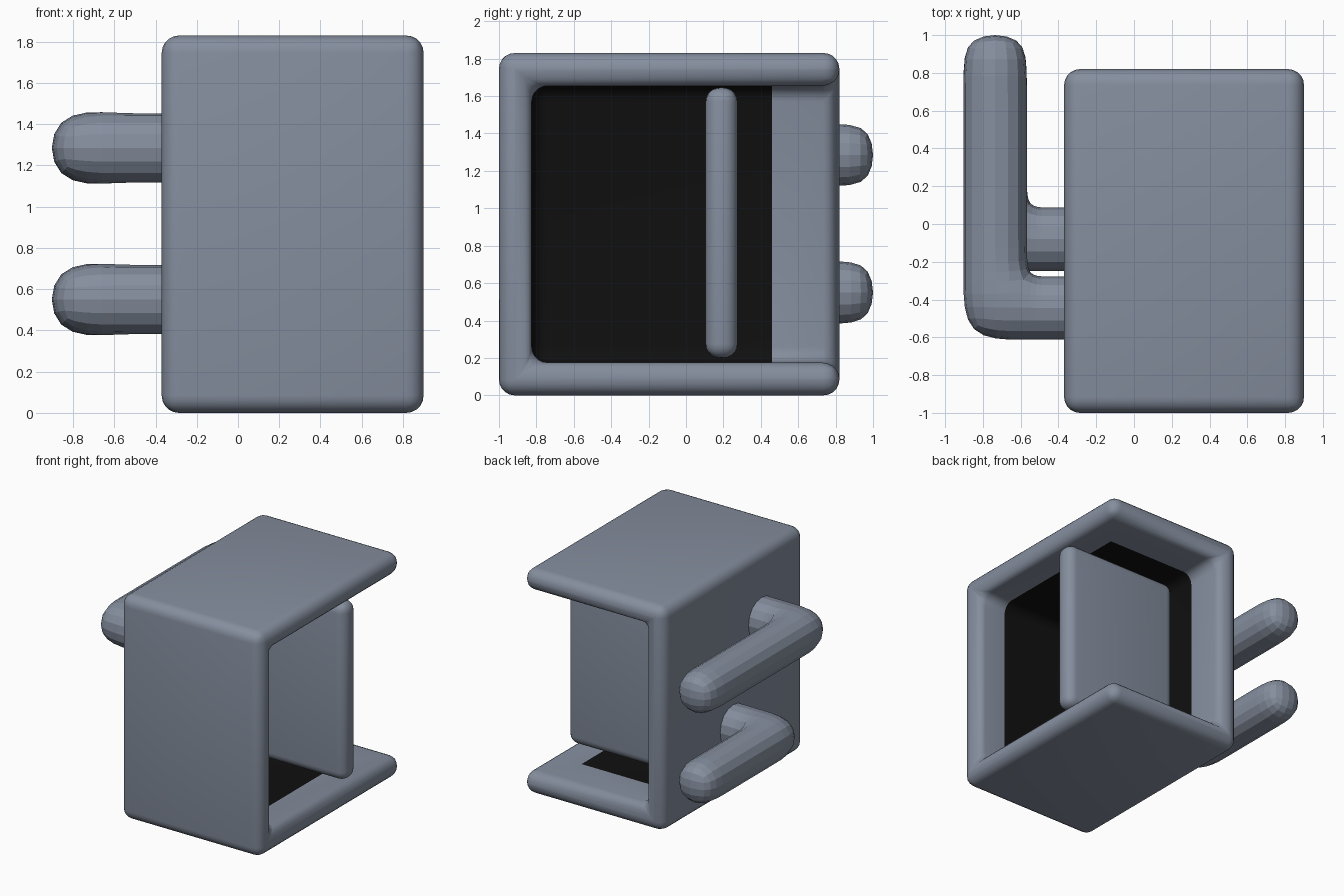
import bpy, bmesh
from mathutils import Vector

if "Cube" in bpy.data.objects:
    bpy.data.objects.remove(bpy.data.objects["Cube"])


def colour(name, rgb):
    mat = bpy.data.materials.new(name)
    mat.diffuse_color = (*rgb, 1)
    mat.use_nodes = True
    mat.node_tree.nodes["Principled BSDF"].inputs["Base Color"].default_value = mat.diffuse_color
    return mat


SLATE = colour("slate", (0.236, 0.273, 0.345))
BLACK = colour("black", (0.005, 0.005, 0.005))


def add_object(name, bm, *mats):
    mesh = bpy.data.meshes.new(name)
    bm.to_mesh(mesh)
    bm.free()
    for mat in mats:
        mesh.materials.append(mat)
    ob = bpy.data.objects.new(name, mesh)
    bpy.context.collection.objects.link(ob)
    return ob


def round_edges(ob, width, segments=5):
    mod = ob.modifiers.new("round", 'BEVEL')
    mod.width = width
    mod.segments = segments
    mod.limit_method = 'ANGLE'
    for p in ob.data.polygons:
        p.use_smooth = True


# Shell: front, left, top and bottom walls, with a slate rim around a black lining
X0, X1, Y0, Y1, Z0, Z1, T = -0.37, 0.90, -1.0, 0.82, 0.0, 1.83, 0.175
bm = bmesh.new()


def pair(x, y, inset=0.0):
    return [bm.verts.new((x, y, z)) for z in (Z0 + inset, Z1 - inset)]


def walls(back_left, front_left, front_right, corner, material):
    faces = [bm.faces.new((a[0], b[0], b[1], a[1]))
             for a, b in ((back_left, front_left), (front_left, front_right))]
    faces += [bm.faces.new([p[k] for p in (back_left, front_left, front_right, corner)])
              for k in (0, 1)]
    for f in faces:
        f.material_index = material


outer = [pair(X0, Y1), pair(X0, Y0), pair(X1, Y0), pair(X1, Y1)]
lip = [pair(X0 + T, Y1, T), None, pair(X1, Y0 + T, T), pair(X1, Y1, T)]
lining = [pair(X0 + T, 0.46, T), pair(X0 + T, Y0 + T, T),
          pair(0.62, Y0 + T, T), pair(0.62, 0.46, T)]
walls(*outer, 0)
walls(*lining, 1)


def opening_loop(pairs):
    a, _, c, b = pairs
    return [a[0], b[0], c[0], c[1], b[1], a[1]]


loops = [opening_loop(p) for p in (outer, lip, lining)]
for first, second in zip(loops, loops[1:]):
    for i in range(6):
        j = (i + 1) % 6
        bm.faces.new((first[i], first[j], second[j], second[i]))
bmesh.ops.recalc_face_normals(bm, faces=bm.faces)
round_edges(add_object("shell", bm, SLATE, BLACK), 0.084)

# Upright divider panel inside the shell
bm = bmesh.new()
bmesh.ops.create_cube(bm, size=1)
bmesh.ops.scale(bm, vec=(1.06, 0.17, 1.445), verts=bm.verts)
bmesh.ops.translate(bm, vec=(0.355, 0.19, 0.922), verts=bm.verts)
round_edges(add_object("divider_panel", bm, SLATE), 0.075)


# L-shaped side handles: a corner block grown backwards and towards the shell
def handle(name, y, z):
    x, h = -0.735, 0.183
    bm = bmesh.new()
    bmesh.ops.create_cube(bm, size=2 * h)
    bmesh.ops.translate(bm, vec=(x, y, z), verts=bm.verts)

    def grow(axis, stops):
        direction = Vector((0, 0, 0))
        direction[axis] = h
        start = Vector((x, y, z)) + direction
        face = min(bm.faces, key=lambda f: (f.calc_center_median() - start).length)
        for stop in stops:
            face = bmesh.ops.extrude_discrete_faces(bm, faces=[face])["faces"][0]
            for v in face.verts:
                v.co[axis] = stop
        return face

    open_end = grow(0, [x + h + 0.08, X0])
    grow(1, [y + h + 0.1, 0.77, 1.02])
    bmesh.ops.delete(bm, geom=[open_end], context='FACES_ONLY')
    sub = add_object(name, bm, SLATE).modifiers.new("rounding", 'SUBSURF')
    sub.levels = sub.render_levels = 2


handle("upper_handle", -0.445, 1.285)
handle("lower_handle", -0.08, 0.55)
